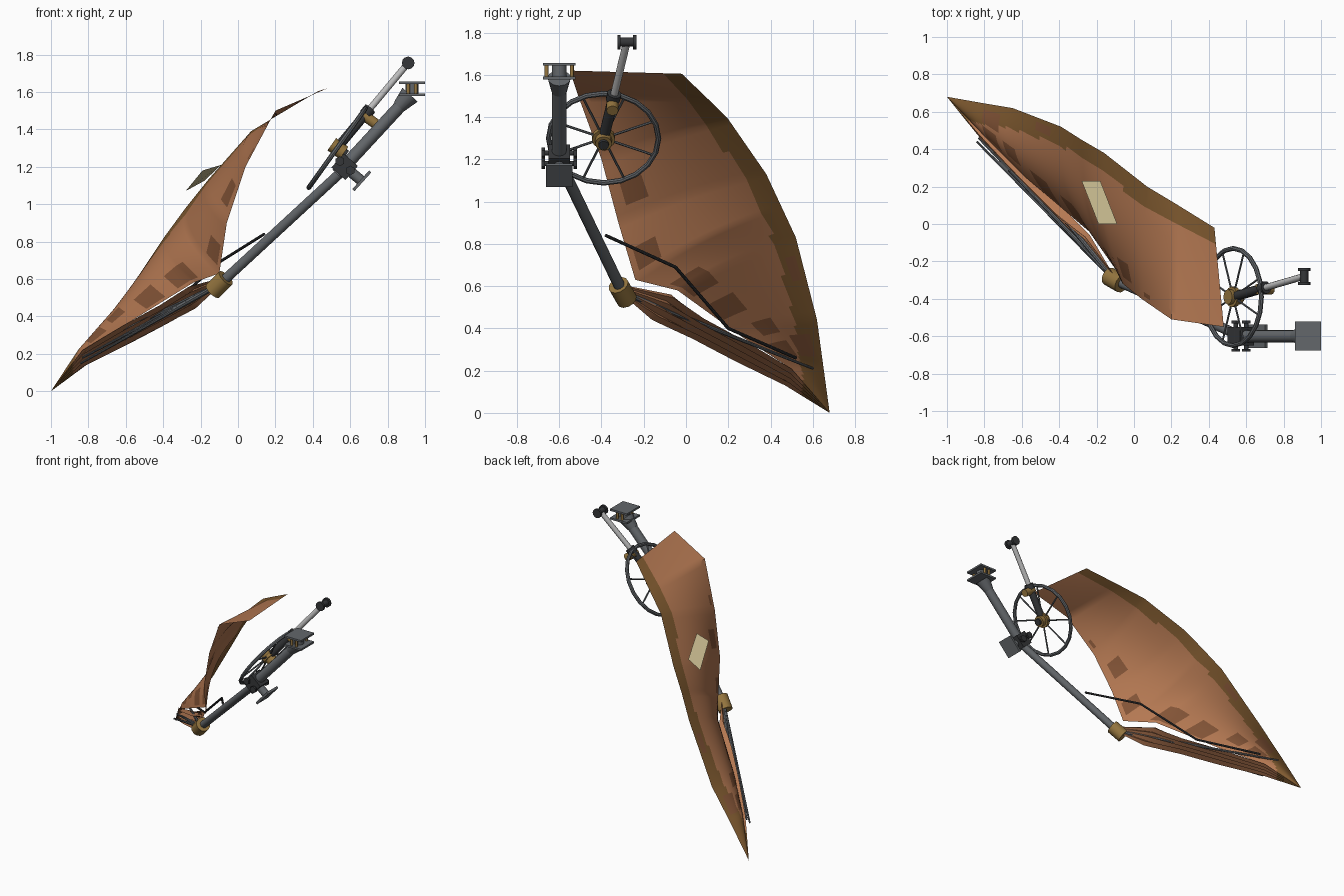
import bpy, bmesh, math
from mathutils import Vector, Matrix

if "Cube" in bpy.data.objects:
    bpy.data.objects.remove(bpy.data.objects["Cube"])


def material(name, rgb):
    m = bpy.data.materials.new(name)
    m.diffuse_color = (*rgb, 1)
    m.use_nodes = True
    m.node_tree.nodes["Principled BSDF"].inputs["Base Color"].default_value = m.diffuse_color
    return m


CLOTH = material("copper cloth", (0.46, 0.19, 0.085))
HEM = material("brown hem", (0.22, 0.105, 0.03))
PATCH = material("dark patch", (0.23, 0.09, 0.038))
PALE = material("pale patch", (0.55, 0.47, 0.26))
STEEL = material("grey steel", (0.125, 0.135, 0.145))
DARK = material("dark steel", (0.035, 0.037, 0.04))
SILVER = material("silver", (0.5, 0.5, 0.5))
BRASS = material("brass", (0.3, 0.18, 0.05))


def finish(name, bm, mats, smooth=True):
    me = bpy.data.meshes.new(name)
    bm.to_mesh(me)
    bm.free()
    for m in mats:
        me.materials.append(m)
    ob = bpy.data.objects.new(name, me)
    bpy.context.collection.objects.link(ob)
    if smooth:
        bpy.context.view_layer.objects.active = ob
        ob.select_set(True)
        bpy.ops.object.shade_smooth_by_angle(angle=math.radians(35))
        ob.select_set(False)
    return ob


def rod(name, a, b, r, mat, r2=None, sides=12):
    a, b = Vector(a), Vector(b)
    d = b - a
    bm = bmesh.new()
    mtx = Matrix.Translation((a + b) / 2) @ d.to_track_quat('Z', 'Y').to_matrix().to_4x4()
    bmesh.ops.create_cone(bm, cap_ends=True, segments=sides, radius1=r,
                          radius2=r if r2 is None else r2, depth=d.length, matrix=mtx)
    return finish(name, bm, [mat])


def box(name, c, size, mat, tilt=0):
    bm = bmesh.new()
    mtx = Matrix.Translation(c) @ Matrix.Rotation(tilt, 4, 'Y') @ Matrix.Diagonal((*size, 1))
    bmesh.ops.create_cube(bm, size=1, matrix=mtx)
    return finish(name, bm, [mat], False)


def along(points, u):
    i = min(int(u), len(points) - 2)
    return Vector(points[i]).lerp(Vector(points[i + 1]), u - i)


def sheet(name, func, nu, nv, mats, rule):
    bm = bmesh.new()
    g = [[bm.verts.new(func(i, j)) for j in range(nv + 1)] for i in range(nu + 1)]
    for i in range(nu):
        for j in range(nv):
            f = bm.faces.new((g[i][j], g[i + 1][j], g[i + 1][j + 1], g[i][j + 1]))
            f.material_index = rule(i, j)
    bmesh.ops.remove_doubles(bm, verts=bm.verts, dist=1e-5)
    return finish(name, bm, mats)


# Sail: outer and inner edges, lofted with a slight belly
outer = [(-1, .68, 0), (-.83, .65, .22), (-.65, .62, .44), (-.39, .52, .83), (-.28, .45, .98),
         (-.16, .38, 1.13), (.07, .2, 1.39), (.22, .11, 1.48), (.43, -.02, 1.605)]
inner = [(-1, .68, 0), (-.81, .48, .22), (-.58, .25, .37), (-.24, -.04, .58), (-.1, -.24, .63),
         (-.06, -.32, .9), (.04, -.4, 1.2), (.2, -.51, 1.5), (.48, -.55, 1.62)]
NU, NV = 10, 24


def sail_point(i, j):
    u, v = i / NU, j / NV
    belly = math.sin(math.pi * v) * math.sin(math.pi * min(u, 7) / 7)
    return along(outer, u).lerp(along(inner, u), v) + Vector((-.065, -.02, .02)) * belly


# Patch areas: start and end along the sail, start and end across it
patches = [(4.1, 4.5, .78, .96), (5.2, 5.6, .76, .92), (6.1, 6.3, .9, .97), (2.8, 3.3, .72, .96),
           (2.3, 2.6, .68, .95), (1.8, 2.1, .5, .75), (1.2, 1.6, .5, .85), (1.2, 1.7, .12, .42),
           (2.5, 2.8, .04, .13)]


def sail_rule(i, j):
    u, v = (i + .5) / NU, (j + .5) / NV
    if any(a < u < b and c < v < d for a, b, c, d in patches):
        return 2
    return 1 if v * (along(outer, u) - along(inner, u)).length < .1 else 0


sheet("sail", sail_point, 8 * NU, NV, [CLOTH, HEM, PATCH], sail_rule)

# Gathered foot of the sail, hanging in pleats below the spars
top = [(-.11, -.27, .6), (-.25, -.06, .56), (-.4, .07, .46), (-.6, .27, .35), (-.82, .49, .22), (-1, .68, 0)]
low = [(-.1, -.3, .56), (-.22, -.15, .44), (-.39, .05, .35), (-.59, .25, .245), (-.82, .48, .13), (-1, .68, 0)]


def foot_point(i, j):
    u, v = i / 6, j / 8
    fold = .018 * (1 if j % 2 else -1) * math.sin(math.pi * u / 5)
    return along(top, u).lerp(along(low, u), v) + Vector((fold, fold, 0))


sheet("sail_foot", foot_point, 30, 8, [CLOTH, HEM], lambda i, j: int(i > 25))

# Pale repair panel
bm = bmesh.new()
bm.faces.new([bm.verts.new(p) for p in
              ((-.28, .23, 1.07), (-.18, .23, 1.125), (-.09, 0, 1.21), (-.19, 0, 1.18))])
finish("repair_panel", bm, [PALE], False)

# Elbow joint, spars and tie rod
pivot = Vector((-.1, -.3, .57))
rod("elbow_collar", pivot + Vector((-.035, .02, -.035)), pivot + Vector((.035, -.02, .035)), .05, BRASS)
for k, end in enumerate([(-.84, .44, .15), (-.83, .46, .18), (-.85, .6, .21)]):
    rod(f"spar_{k}", pivot, end, .014, STEEL, .006, 8)
tie = [(.14, -.38, .84), (-.1, -.05, .69), (-.42, .2, .4), (-.75, .52, .26)]
for k in range(3):
    rod(f"tie_rod_{k}", tie[k], tie[k + 1], .008, DARK, sides=8)

# Mast: thin lower arm, thicker upper arm
rod("lower_arm", pivot, (.55, -.59, 1.17), .027, STEEL)
rod("upper_arm", (.53, -.6, 1.16), (.9, -.6, 1.56), .034, STEEL)
rod("arm_flare", (.86, -.6, 1.52), (.92, -.6, 1.585), .036, STEEL, .055)

# End plates with brass posts
for z in (1.585, 1.65):
    box("end_plate", (.93, -.6, z), (.14, .155, .014), STEEL)
for sx in (-1, 1):
    for sy in (-1, 1):
        rod("plate_post", (.93 + sx * .02, -.6 + sy * .06, 1.585), (.93 + sx * .02, -.6 + sy * .06, 1.65),
            .009, BRASS)
rod("plate_core", (.93, -.6, 1.585), (.93, -.6, 1.65), .035, STEEL)

# Joint block, cross bolts and side foot plate
tilt = math.radians(42)
box("joint_block", (.57, -.6, 1.2), (.1, .1, .1), DARK, tilt)
for dx, dz in ((-.025, .03), (.03, -.02)):
    x, z = .57 + dx, 1.2 + dz
    rod("joint_bolt", (x, -.68, z), (x, -.52, z), .012, DARK)
    for y in (-.675, -.525):
        rod("bolt_head", (x, y - .008, z), (x, y + .008, z), .026, DARK, sides=6)
rod("foot_stem", (.57, -.6, 1.2), (.66, -.6, 1.125), .028, STEEL)
box("foot_plate", (.662, -.6, 1.125), (.016, .125, .135), STEEL, tilt)

# Spoked wheel
hub = Vector((.53, -.39, 1.3))
axis = Vector((.81, 0, -.58)).normalized()
side, up = Vector((0, 1, 0)), Vector((.58, 0, .81)).normalized()


def wheel_point(ang, r, off=0.0):
    return hub + (side * math.cos(ang) + up * math.sin(ang)) * r + axis * off


def rim_point(i, j):
    a, b = 2 * math.pi * i / 20, 2 * math.pi * j / 8
    return wheel_point(a, .26 + .013 * math.cos(b), .013 * math.sin(b))


sheet("wheel_rim", rim_point, 20, 8, [STEEL], lambda i, j: 0)
for k in range(8):
    a = math.pi * (k + .5) / 4
    rod("wheel_spoke", wheel_point(a, .03), wheel_point(a, .26), .006, STEEL, sides=6)
rod("wheel_hub", hub - axis * .035, hub + axis * .045, .04, BRASS)
rod("hub_ring", hub - axis * .012, hub + axis * .012, .055, BRASS)
rod("hub_cap", hub + axis * .045, hub + axis * .06, .025, DARK)

# Telescopic handle with spool grip
tip = Vector((.91, -.28, 1.755))
d = (tip - hub).normalized()
mid = hub + d * .26
rod("handle_sleeve", hub, mid, .026, DARK)
rod("handle_shaft", mid, tip, .018, SILVER)
rod("handle_collar", mid - d * .03 + axis * -.02, mid - d * .03 + axis * .075, .028, BRASS)
rod("sleeve_clamp", mid - d * .02, mid + d * .02, .034, DARK)
rod("grip_spool", tip - side * .04, tip + side * .04, .022, DARK)
for s in (-1, 1):
    rod("grip_flange", tip + side * s * .03, tip + side * s * .045, .034, DARK)
